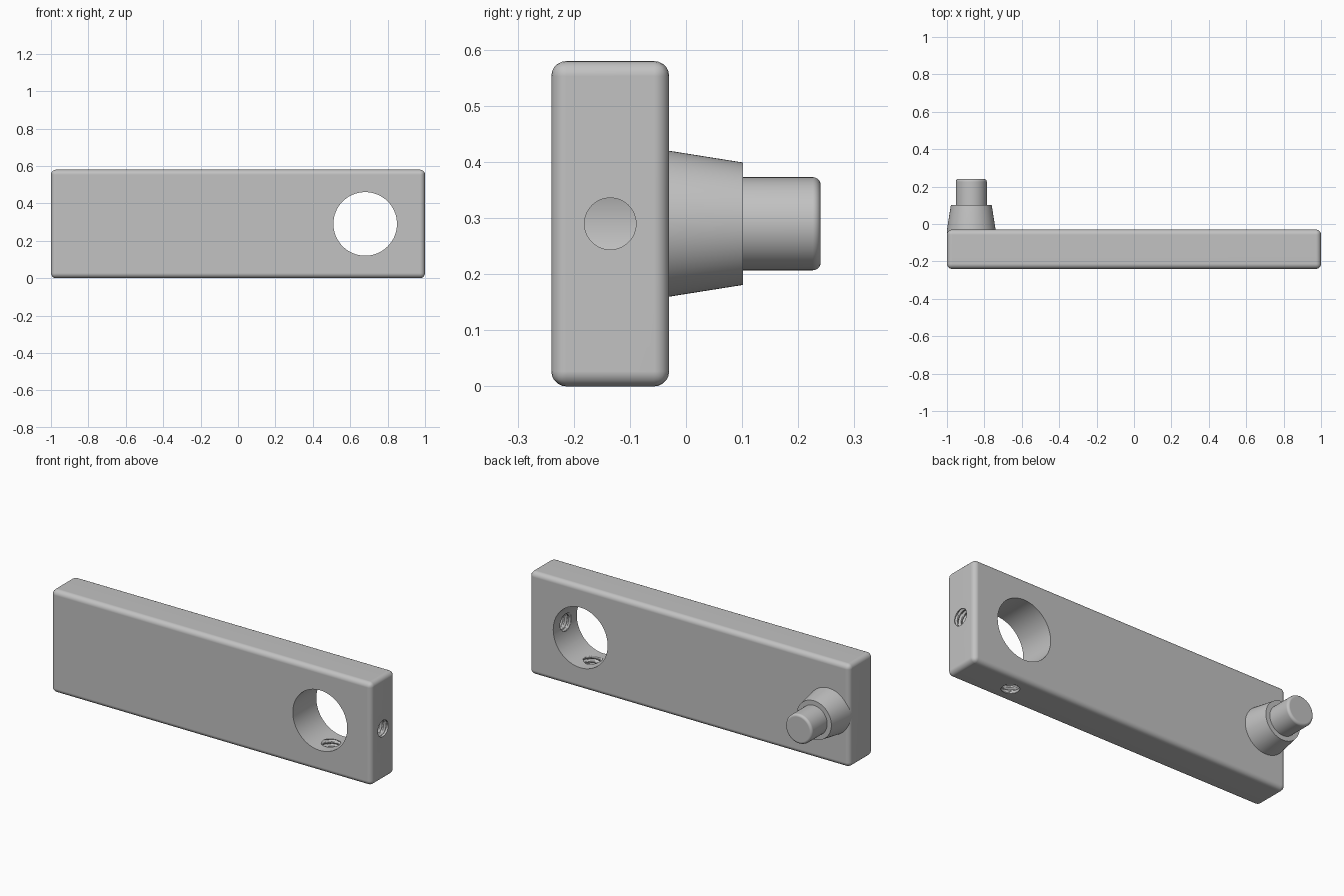
import bpy, bmesh
from math import sin, cos, pi
from mathutils import Matrix

if "Cube" in bpy.data.objects:
    bpy.data.objects.remove(bpy.data.objects["Cube"], do_unlink=True)

# Plain grey metal
GREY = (0.54, 0.54, 0.54, 1)
metal = bpy.data.materials.new("grey metal")
metal.use_nodes = True
metal.diffuse_color = GREY
metal.node_tree.nodes["Principled BSDF"].inputs["Base Color"].default_value = GREY


def add_object(name, bm, matrix):
    bmesh.ops.recalc_face_normals(bm, faces=bm.faces)
    bm.transform(matrix)
    mesh = bpy.data.meshes.new(name)
    bm.to_mesh(mesh)
    bm.free()
    mesh.materials.append(metal)
    obj = bpy.data.objects.new(name, mesh)
    bpy.context.collection.objects.link(obj)
    return obj


def turned(name, heights, radius, matrix, sides=64):
    """Capped stack of rings; radius(index, height, angle) shapes each ring."""
    bm = bmesh.new()
    rings = []
    for i, h in enumerate(heights):
        ring = []
        for k in range(sides):
            a = 2 * pi * k / sides
            r = radius(i, h, a)
            ring.append(bm.verts.new((r * cos(a), r * sin(a), h)))
        rings.append(ring)
    for low, high in zip(rings, rings[1:]):
        for k in range(sides):
            n = (k + 1) % sides
            bm.faces.new((low[k], low[n], high[n], high[k]))
    bm.faces.new(rings[0][::-1])
    bm.faces.new(rings[-1])
    return add_object(name, bm, matrix)


def profile(name, points, matrix):
    return turned(name, [p[1] for p in points], lambda i, h, a: points[i][0], matrix)


def thread_radius(i, depth, angle):
    # Helical groove that starts just inside the mouth of the hole
    phase = (depth / 0.024 - angle / (2 * pi)) % 1
    groove = max(0, 1 - abs(phase - 0.5) * 3)
    fade = min(1, max(0, depth / 0.012))
    return 0.046 + 0.011 * groove * fade


def activate(obj):
    bpy.ops.object.select_all(action='DESELECT')
    obj.select_set(True)
    bpy.context.view_layer.objects.active = obj


def cut(target, cutter):
    cutter.hide_render = True
    activate(target)
    mod = target.modifiers.new("cut", 'BOOLEAN')
    mod.object = cutter
    mod.solver = 'EXACT'
    bpy.ops.object.modifier_apply(modifier=mod.name)
    bpy.data.objects.remove(cutter, do_unlink=True)


ALONG_Y = Matrix.Rotation(-pi / 2, 4, 'X')
INTO_END = Matrix.Rotation(-pi / 2, 4, 'Y')
MID_Y, MID_Z, HOLE_X, PIN_X = -0.135, 0.29, 0.68, -0.87

# Bar with rounded edges
bm = bmesh.new()
bmesh.ops.create_cube(bm, size=1, matrix=Matrix.Diagonal((2, 0.21, 0.58, 1)))
bmesh.ops.bevel(bm, geom=bm.edges[:], offset=0.027, segments=5, profile=0.5,
                affect='EDGES')
bar = add_object("bar", bm, Matrix.Translation((0, MID_Y, MID_Z)))

# Large shaft hole
cut(bar, profile("shaft_hole_cutter", [(0.17, -0.4), (0.17, 0.2)],
                 Matrix.Translation((HOLE_X, 0, MID_Z)) @ ALONG_Y))

# Threaded set screw holes in the end and the underside
depths = [-0.02 + 0.004 * i for i in range(56)]
for name, place in (
        ("end_screw_cutter", Matrix.Translation((1, MID_Y, MID_Z)) @ INTO_END),
        ("bottom_screw_cutter", Matrix.Translation((HOLE_X, MID_Y, 0)))):
    cut(bar, turned(name, depths, thread_radius, place, 48))

# Tapered boss and rounded pin on the back
on_back = Matrix.Translation((PIN_X, 0, MID_Z)) @ ALONG_Y
boss = profile("tapered_boss", [(0.13, -0.06), (0.13, -0.03), (0.109, 0.102)], on_back)
FILLET = 0.014
tip = [(0.083 - FILLET + FILLET * cos(t * pi / 10), 0.24 - FILLET + FILLET * sin(t * pi / 10))
       for t in range(6)]
pin = profile("pin", [(0.083, 0.08)] + tip, on_back)

# Smooth rounds, crisp edges and flat faces
for obj in (bar, boss, pin):
    activate(obj)
    bpy.ops.object.shade_smooth_by_angle(angle=pi / 6)
    weighted = obj.modifiers.new("flat faces", 'WEIGHTED_NORMAL')
    weighted.keep_sharp = True
